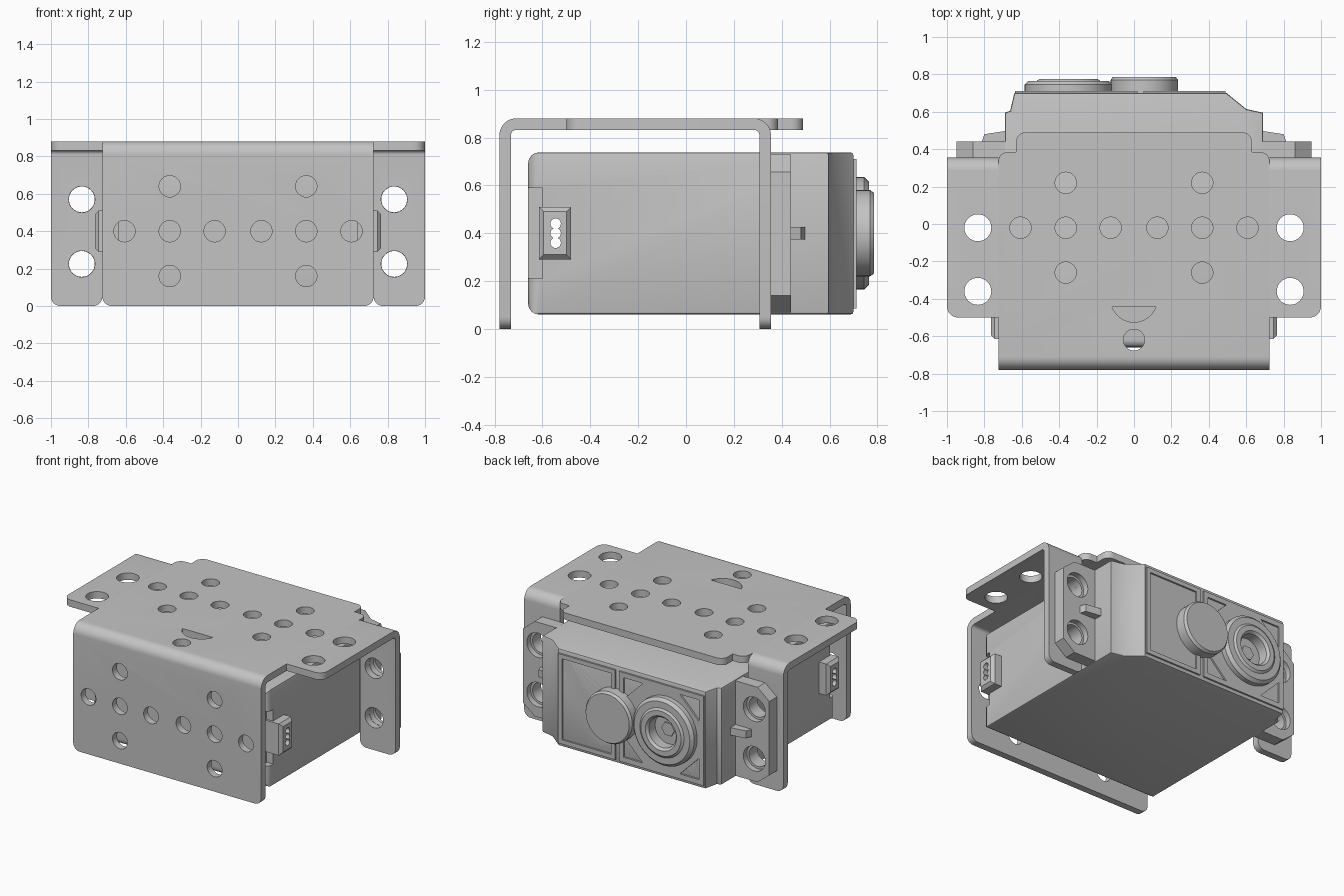
import bpy, bmesh, math
from mathutils import Vector

cube = bpy.data.objects.get("Cube")
if cube:
    bpy.data.objects.remove(cube, do_unlink=True)

grey = bpy.data.materials.new("plain grey")
grey.use_nodes = True
colour = (0.55, 0.55, 0.55, 1)
grey.diffuse_color = colour
grey.node_tree.nodes["Principled BSDF"].inputs["Base Color"].default_value = colour


def finish(name, bm):
    bmesh.ops.recalc_face_normals(bm, faces=bm.faces)
    mesh = bpy.data.meshes.new(name)
    bm.to_mesh(mesh)
    bm.free()
    mesh.materials.append(grey)
    obj = bpy.data.objects.new(name, mesh)
    bpy.context.collection.objects.link(obj)
    return obj


def prism(name, pts, axis, lo, hi, bevels=()):
    """Extrude a 2D outline along an axis; bevels = (edge test, size, segments)."""
    place = {"x": lambda p, t: (t, p[0], p[1]),
             "y": lambda p, t: (p[0], t, p[1]),
             "z": lambda p, t: (p[0], p[1], t)}[axis]
    bm = bmesh.new()
    a = [bm.verts.new(place(p, lo)) for p in pts]
    b = [bm.verts.new(place(p, hi)) for p in pts]
    bm.faces.new(a)
    bm.faces.new(b)
    for i in range(len(pts)):
        j = (i + 1) % len(pts)
        bm.faces.new((a[i], a[j], b[j], b[i]))
    bmesh.ops.recalc_face_normals(bm, faces=bm.faces)
    for test, size, segs in bevels:
        edges = [e for e in bm.edges
                 if test((e.verts[0].co + e.verts[1].co) / 2,
                         (e.verts[1].co - e.verts[0].co).normalized())]
        bmesh.ops.bevel(bm, geom=edges, offset=size, segments=segs,
                        profile=0.5, affect="EDGES")
    return finish(name, bm)


def rect(x0, x1, y0, y1):
    return [(x0, y0), (x1, y0), (x1, y1), (x0, y1)]


def arc(cx, cy, r, start, end, n=10):
    return [(cx + r * math.cos(math.radians(start + (end - start) * i / n)),
             cy + r * math.sin(math.radians(start + (end - start) * i / n)))
            for i in range(n + 1)]


def circle(cx, cy, r, n=32):
    return arc(cx, cy, r, 0, 360, n)[:-1]


def lathe(name, profile, cx, cz, n=48):
    """Turn a (radius, y) profile about an axis that runs along y."""
    bm = bmesh.new()
    rings = []
    for r, y in profile:
        rings.append([bm.verts.new((x, y, z)) for x, z in circle(cx, cz, r, n)])
    for p, q in zip(rings, rings[1:]):
        for i in range(n):
            j = (i + 1) % n
            bm.faces.new((p[i], p[j], q[j], q[i]))
    bm.faces.new(rings[0])
    bm.faces.new(rings[-1])
    return finish(name, bm)


def cut(obj, pts, axis, lo, hi):
    cutter = prism("cutter", pts, axis, lo, hi)
    cutter.hide_render = True
    mod = obj.modifiers.new("cut", "BOOLEAN")
    mod.operation, mod.solver, mod.object = "DIFFERENCE", "EXACT", cutter
    bpy.context.view_layer.objects.active = obj
    bpy.ops.object.modifier_apply(modifier=mod.name)
    bpy.data.objects.remove(cutter, do_unlink=True)


def along(axis, where):
    return lambda c, d: abs(d[axis]) > 0.99 and where(c)


TOP, UNDER, SHEET, BEND = 0.88, 0.832, 0.048, 0.07


def bent_sheet(wall, end, d):
    """Side outline of a sheet folded down at y = wall; d points inward."""
    c, h = wall + d * BEND, TOP - BEND
    outer = [(c - d * (x - c), z) for x, z in arc(c, h, BEND, 0, 90)]
    inner = [(c - d * (x - c), z) for x, z in arc(c, h, BEND - SHEET, 90, 0)]
    return ([(wall, 0)] + outer + [(end, TOP), (end, UNDER)] + inner
            + [(wall + d * SHEET, 0)])


# Hole pattern shared by the top and front plates
pattern = [(s * x, v) for s in (-1, 1)
           for x, v in ((0.125, 0), (0.365, 0), (0.607, 0), (0.365, 0.24), (0.365, -0.24))]

# Bracket: folded centre plate
plate = prism("bracket_centre", bent_sheet(-0.78, 0.385, 1), "x", -0.725, 0.725,
              [(along(1, lambda c: c.z < 0.01), 0.05, 6),
               (along(2, lambda c: c.y > 0.38), 0.05, 6)])
for x, v in pattern:
    cut(plate, circle(x, v - 0.02, 0.057), "z", 0.8, 0.95)
    cut(plate, circle(x, v + 0.4, 0.057), "y", -0.85, -0.7)
cut(plate, circle(0, -0.62, 0.057), "z", 0.8, 0.95)
cut(plate, arc(0, -0.4, 0.125, 200, 340, 16), "z", 0.8, 0.95)
prism("bracket_tongue", rect(-0.63, 0.63, 0.385, 0.49), "z", UNDER, TOP,
      [(along(2, lambda c: c.y > 0.48), 0.05, 6)])

# Bracket: side wings folded down into the rear tabs
for s, side in ((1, "left"), (-1, "right")):
    wing = prism("bracket_wing_" + side, bent_sheet(0.355, -0.5, -1), "x",
                 min(s * 0.725, s), max(s * 0.725, s),
                 [(along(1, lambda c: c.z < 0.01), 0.05, 6),
                  (along(2, lambda c: c.y < -0.49 and abs(c.x) > 0.9), 0.06, 6)])
    for y in (-0.02, -0.36):
        cut(wing, circle(s * 0.835, y, 0.072), "z", 0.8, 0.95)
    for z in (0.225, 0.57):
        cut(wing, circle(s * 0.835, z, 0.07), "y", 0.25, 0.4)

# Motor case with a sloped rear corner
case = prism("motor_case",
             [(-0.69, -0.66), (0.69, -0.66), (0.69, 0.595), (0.6, 0.615),
              (0.495, 0.7), (-0.64, 0.7), (-0.662, 0.605), (-0.69, 0.595)],
             "z", 0.06, 0.738,
             [(lambda c, d: c.y < -0.65, 0.045, 4),
              (lambda c, d: c.y > -0.6 and abs(d.z) < 0.01
               and (c.z < 0.061 or c.z > 0.737), 0.012, 2)])
for s in (-1, 1):
    cut(case, rect(min(s * 0.64, s), max(s * 0.64, s), -0.8, -0.6), "z", 0.21, 0.59)
HUB_X, HUB_Z = -0.35, 0.4
cut(case, circle(HUB_X, HUB_Z, 0.15), "y", 0.655, 0.8)
pin_heights = (0.36, 0.4, 0.44)
for z in pin_heights:
    cut(case, circle(-0.545, z, 0.022, 16), "x", -0.9, 0.9)

# Rear cover panels with shallow pockets
panel = prism("cover_panel_left", rect(0.05, 0.49, 0.085, 0.71), "y", 0.69, 0.712)
cut(panel, rect(0.08, 0.46, 0.115, 0.68), "y", 0.7, 0.8)
panel = prism("cover_panel_right", rect(-0.635, 0.02, 0.085, 0.71), "y", 0.69, 0.712)
cut(panel, circle(HUB_X, HUB_Z, 0.15), "y", 0.6, 0.8)
for x, dx in ((-0.6, 1), (-0.015, -1)):
    for z, dz in ((0.12, 1), (0.675, -1)):
        cut(panel, [(x, z), (x + dx * 0.15, z), (x, z + dz * 0.15)], "y", 0.7, 0.8)

# Output hub, its shaft, and the round cap beside it
lathe("output_hub", [(0.235, 0.69), (0.235, 0.745), (0.215, 0.765), (0.17, 0.765),
                     (0.155, 0.776), (0.12, 0.776), (0.105, 0.76), (0.105, 0.67),
                     (0.01, 0.67)], HUB_X, HUB_Z)
prism("hub_shaft", circle(HUB_X, HUB_Z, 0.05, 6), "y", 0.66, 0.7)
lathe("round_cap", [(0.18, 0.69), (0.18, 0.77), (0.168, 0.787), (0.01, 0.787)],
      0.055, HUB_Z)

for s, side in ((1, "left"), (-1, "right")):
    # Mounting ear with counterbored screw holes
    ear = prism("mounting_ear_" + side,
                [(s * x, z) for x, z in ((0.67, 0.068), (0.86, 0.068), (0.95, 0.14),
                                         (0.95, 0.655), (0.86, 0.73), (0.67, 0.73))],
                "y", 0.356, 0.44)
    for z in (0.225, 0.57):
        cut(ear, circle(s * 0.835, z, 0.069), "y", 0.3, 0.5)
        cut(ear, circle(s * 0.835, z, 0.085), "y", 0.4, 0.5)
    # Locating rib
    prism("ear_rib_" + side,
          [(s * x, y) for x, y in ((0.67, 0.42), (0.82, 0.42), (0.8, 0.48), (0.67, 0.5))],
          "z", 0.373, 0.425)
    # Cable socket with three pin holes
    socket = prism("cable_socket_" + side, rect(-0.615, -0.48, 0.29, 0.51), "x",
                   min(s * 0.64, s * 0.765), max(s * 0.64, s * 0.765),
                   [(lambda c, d: abs(c.x) > 0.76, 0.02, 1)])
    for z in pin_heights:
        cut(socket, circle(-0.545, z, 0.022, 16), "x", -0.9, 0.9)

# Smooth the round surfaces and keep the edges crisp
bpy.ops.object.select_all(action="DESELECT")
for obj in bpy.context.collection.objects:
    if obj.type == "MESH" and grey.name in obj.data.materials:
        obj.select_set(True)
        bpy.context.view_layer.objects.active = obj
bpy.ops.object.shade_smooth_by_angle(angle=math.radians(30))
